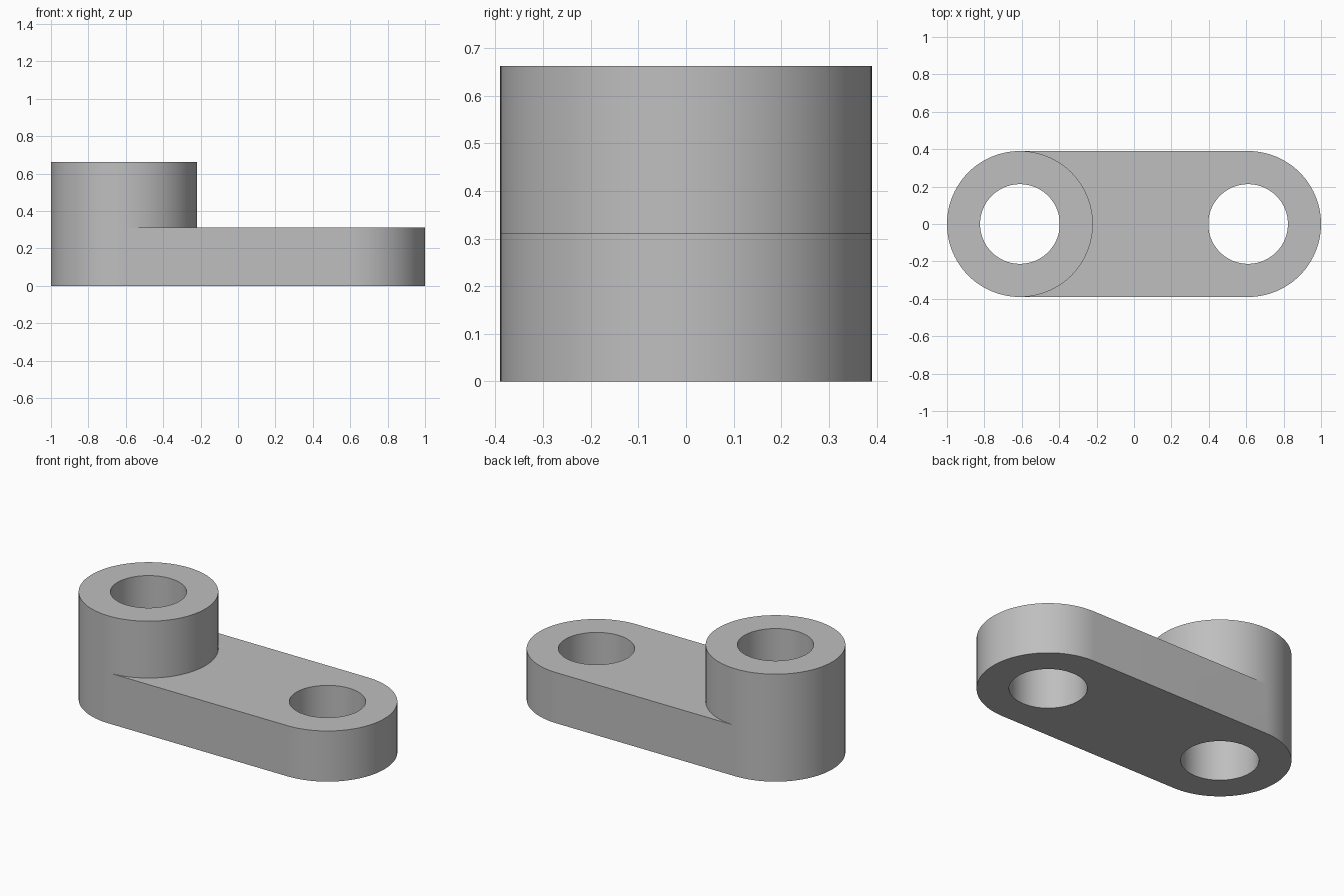
import bpy
import bmesh
from math import cos, sin, tau

if "Cube" in bpy.data.objects:
    bpy.data.objects.remove(bpy.data.objects["Cube"])

SEG = 96                 # sides of every circle
CENTRE = 0.61            # distance of each hole from the middle
OUTER, HOLE = 0.39, 0.213
ARM_TOP, BOSS_TOP = 0.312, 0.662

grey = bpy.data.materials.new("plain grey")
grey.use_nodes = True
grey.diffuse_color = (0.52, 0.52, 0.52, 1)
grey.node_tree.nodes["Principled BSDF"].inputs["Base Color"].default_value = grey.diffuse_color

bm = bmesh.new()


def ring(x, radius, z):
    return [bm.verts.new((x + radius * cos(tau * i / SEG), radius * sin(tau * i / SEG), z))
            for i in range(SEG)]


def strip(a, b, indices=range(SEG)):
    """Quads between two rings, over the given steps."""
    for i in indices:
        j = (i + 1) % SEG
        bm.faces.new((a[i % SEG], a[j], b[j], b[i % SEG]))


right_half = range(-SEG // 4, SEG // 4)
left_half = range(SEG // 4, 3 * SEG // 4)

# Raised boss: outer wall at three levels, bore and its end faces
boss_low, boss_mid, boss_top = (ring(-CENTRE, OUTER, z) for z in (0, ARM_TOP, BOSS_TOP))
bore_low, bore_top = (ring(-CENTRE, HOLE, z) for z in (0, BOSS_TOP))
strip(boss_low, boss_mid, left_half)
strip(boss_mid, boss_top)
strip(boss_top, bore_top)
strip(bore_top, bore_low)
strip(bore_low, boss_low)

# Rounded end of the arm with its hole
end_low, end_top = (ring(CENTRE, OUTER, z) for z in (0, ARM_TOP))
hole_low, hole_top = (ring(CENTRE, HOLE, z) for z in (0, ARM_TOP))
strip(end_low, end_top, right_half)
strip(end_top, hole_top)
strip(hole_top, hole_low)
strip(hole_low, end_low)

# Web between the boss and the rounded end: top, bottom and flat sides
for near, far in ((boss_low, end_low), (boss_mid, end_top)):
    strip(near, [far[(SEG // 2 - i) % SEG] for i in range(SEG)], right_half)
for k in (SEG // 4, 3 * SEG // 4):
    bm.faces.new((boss_low[k], end_low[k], end_top[k], boss_mid[k]))

bmesh.ops.recalc_face_normals(bm, faces=bm.faces)
mesh = bpy.data.meshes.new("link_arm")
bm.to_mesh(mesh)
bm.free()
mesh.materials.append(grey)
arm = bpy.data.objects.new("link_arm", mesh)
bpy.context.collection.objects.link(arm)

# Smooth round walls, sharp rims
bpy.context.view_layer.objects.active = arm
arm.select_set(True)
bpy.ops.object.shade_smooth_by_angle(angle=0.6)
